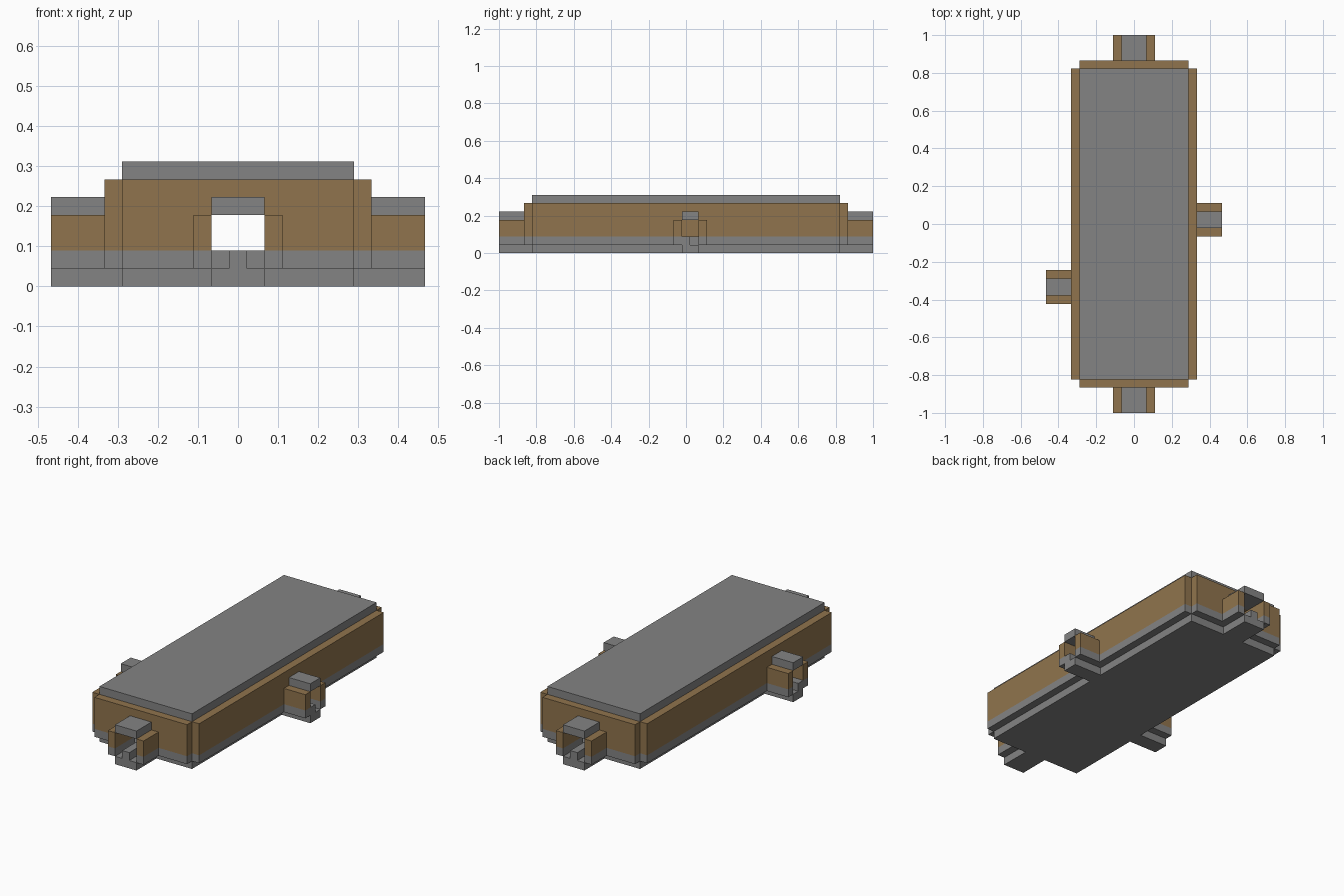
import bpy, bmesh, math
from mathutils import Matrix, Vector

U = 2 / 45                      # one building block
HALF_X, HALF_Y = 6.5, 18.5      # inside half sizes of the hall, in blocks

cube = bpy.data.objects.get("Cube")
if cube:
    bpy.data.objects.remove(cube, do_unlink=True)


def make_material(name, rgb):
    mat = bpy.data.materials.new(name)
    mat.use_nodes = True
    mat.diffuse_color = (*rgb, 1)
    mat.node_tree.nodes["Principled BSDF"].inputs["Base Color"].default_value = (*rgb, 1)
    return mat


STONE = make_material("grey stone", (0.23, 0.23, 0.23))
WOOD = make_material("brown wood", (0.28, 0.175, 0.075))


def extrude_profile(name, outline, near, far, angle=0, banded=False):
    """Extrude an (across, height) outline outward from near to far, then turn it."""
    bm = bmesh.new()
    face = bm.faces.new([bm.verts.new((a, near, h)) for a, h in outline])
    ext = bmesh.ops.extrude_face_region(bm, geom=[face])
    verts = [v for v in ext["geom"] if isinstance(v, bmesh.types.BMVert)]
    bmesh.ops.translate(bm, verts=verts, vec=(0, far - near, 0))
    if banded:
        # stone footing one block high, wood above it
        bmesh.ops.bisect_plane(bm, geom=bm.verts[:] + bm.edges[:] + bm.faces[:],
                               plane_co=Vector((0, 0, 2)), plane_no=Vector((0, 0, 1)))
        for f in bm.faces:
            f.material_index = int(f.calc_center_median().z > 2)
    bmesh.ops.recalc_face_normals(bm, faces=bm.faces)
    bm.transform(Matrix.Scale(U, 4) @ Matrix.Rotation(angle, 4, "Z"))
    mesh = bpy.data.meshes.new(name)
    bm.to_mesh(mesh)
    bm.free()
    mesh.materials.append(STONE)
    mesh.materials.append(WOOD)
    obj = bpy.data.objects.new(name, mesh)
    bpy.context.collection.objects.link(obj)


def rect(a0, a1, h0, h1):
    return [(a0, h0), (a1, h0), (a1, h1), (a0, h1)]


def arch(a0, a1, b0, b1, top):
    """Wall outline from a0 to a1 with a doorway from b0 to b1."""
    return [(a0, 1), (b0, 1), (b0, 4), (b1, 4), (b1, 1), (a1, 1), (a1, top), (a0, top)]


# Floor and roof slabs
for name, low in (("floor", 0), ("roof", 6)):
    extrude_profile(name, rect(-HALF_X, HALF_X, low, low + 1), -HALF_Y, HALF_Y)

# Four walls, each with a projecting doorway:
# name, turn, wall half length, wall distance, door centre, door half width, rail centre
SIDES = [
    ("front", math.pi, HALF_X, HALF_Y, 0, 1.5, 0),
    ("back", 0, HALF_X, HALF_Y, 0, 1.5, 0),
    ("left", -math.pi / 2, HALF_Y, HALF_X, -0.5, 1, 0),
    ("right", math.pi / 2, HALF_Y, HALF_X, -7.5, 1, -8),
]
for side, turn, half, dist, door, w, rail in SIDES:
    d0, d1, end = door - w, door + w, dist + 4
    extrude_profile(side + "_wall", arch(-half, half, d0, d1, 6), dist, dist + 1, turn, True)
    for label, a in (("a", d0 - 1), ("b", d1)):
        extrude_profile(f"{side}_door_jamb_{label}", rect(a, a + 1, 1, 4), dist + 1, end, turn, True)
    extrude_profile(side + "_door_roof", rect(d0, d1, 4, 5), dist + 1, end, turn)
    extrude_profile(side + "_door_floor", rect(d0, d1, 0, 1), dist, end, turn)
    # raised strip running in from the doorway to the middle of the hall
    start = 0 if w > 1 else 0.5
    extrude_profile(side + "_floor_strip", rect(rail - 0.5, rail + 0.5, 1, 2), start, end, turn)
